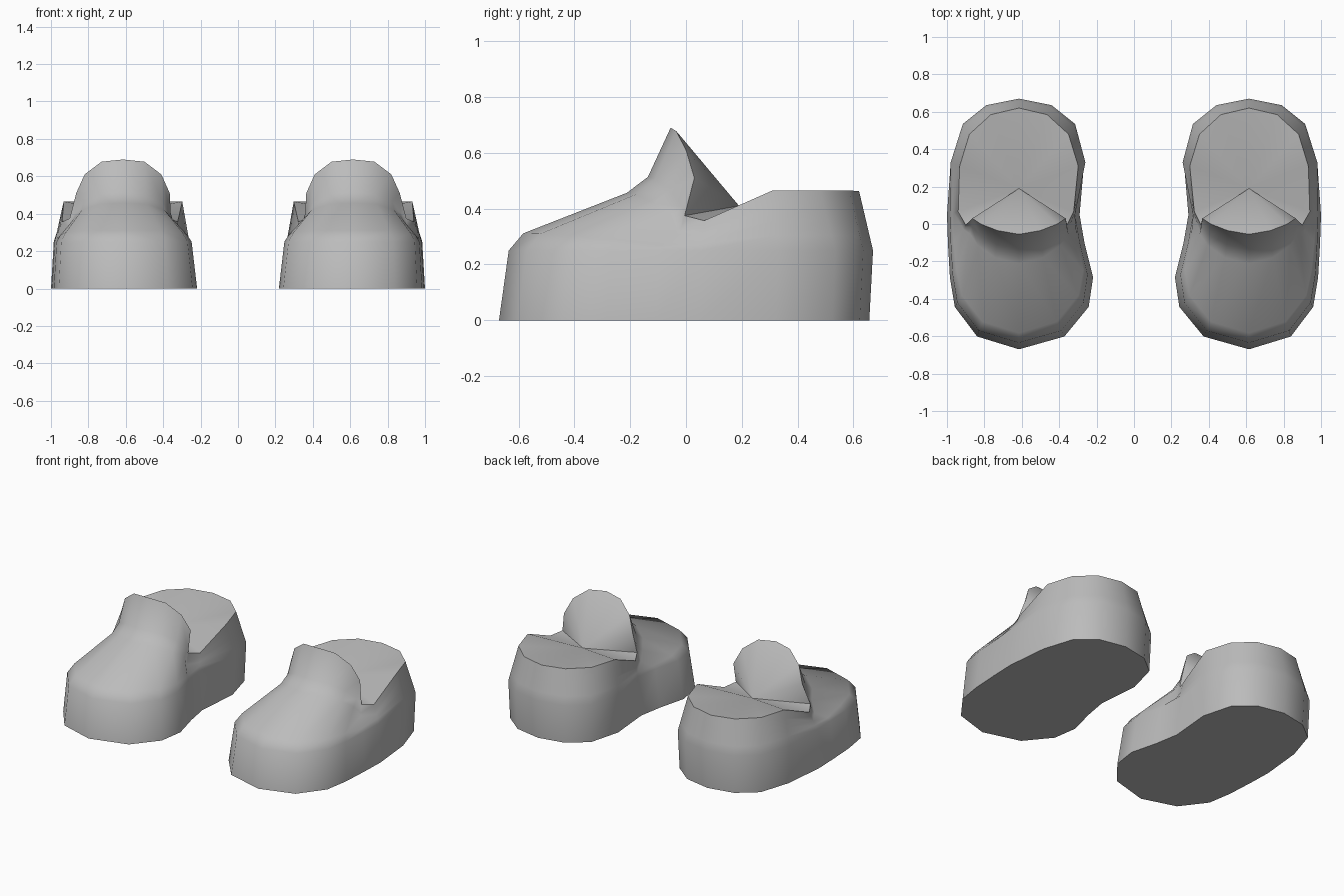
import bpy
import bmesh
import math
from mathutils import Vector

cube = bpy.data.objects.get("Cube")
if cube:
    bpy.data.objects.remove(cube, do_unlink=True)

GREY = (0.5, 0.5, 0.5, 1.0)
material = bpy.data.materials.new("plain grey")
material.use_nodes = True
material.diffuse_color = GREY
material.node_tree.nodes["Principled BSDF"].inputs["Base Color"].default_value = GREY

SHOE_OFFSET = 0.615
WELT_HEIGHT = 0.25
FOOTBED_CENTRE = (0, 0.19, 0.41)

# Widest outline at welt height, toe to heel: outer half-width, inner half-width, y
WELT = [
    (0, 0, -0.635), (0.215, 0.225, -0.57), (0.33, 0.345, -0.42),
    (0.355, 0.367, -0.27), (0.365, 0.325, -0.1), (0.37, 0.3, 0.05),
    (0.365, 0.355, 0.33), (0.3, 0.3, 0.535), (0.175, 0.175, 0.635), (0, 0, 0.67),
]

# Opening edge, from tongue tip through the side notch to the heel
RIM = [
    (0, -0.055, 0.69), (0.115, -0.035, 0.678), (0.205, 0, 0.61),
    (0.25, 0.03, 0.51), (0.285, -0.005, 0.375), (0.325, 0.065, 0.357),
    (0.317, 0.31, 0.465), (0.265, 0.48, 0.465), (0.15, 0.585, 0.465), (0, 0.62, 0.463),
]

# How far each row has moved from welt to rim, per axis
VAMP_ROWS = [(0.2, 0.09, 0.14), (0.88, 0.73, 0.47), (0.96, 0.86, 0.6)]
HEEL_ROWS = [(t, t, t) for t in (0.25, 0.5, 0.75)]
HEEL_START = 5


def column(index, outer):
    """One vertical strip of points, from the sole up to the opening."""
    out_x, in_x, y = WELT[index]
    front = index <= HEEL_START
    sign = 1 if outer else -1
    welt = Vector((sign * (out_x if outer else in_x), y, WELT_HEIGHT))
    rim = Vector(RIM[index])
    rim.x *= sign
    if not outer and index in (HEEL_START - 1, HEEL_START):
        rim.x *= 0.9
    # The sole spreads under the forefoot and tucks in under the heel
    spread = (1.04 if outer else 1.08) if front else 0.98
    sole = Vector((welt.x * spread, y * (1.055 if y < 0 else 0.98), 0))
    rows = VAMP_ROWS if index < HEEL_START else HEEL_ROWS
    middle = [
        Vector([a + (b - a) * t for a, b, t in zip(welt, rim, row)])
        for row in rows
    ]
    return [sole, welt, *middle, rim]


def build_shoe(name, side):
    bm = bmesh.new()
    last = len(WELT) - 1
    order = [(i, True) for i in range(last + 1)]
    order += [(i, False) for i in range(last - 1, 0, -1)]

    def place(point):
        return bm.verts.new((side * (point[0] + SHOE_OFFSET), point[1], point[2]))

    strips = [[place(p) for p in column(i, outer)] for i, outer in order]
    centre = place(FOOTBED_CENTRE)

    # Walls and vamp between strips, closed by a fan over the opening
    for a, b in zip(strips, strips[1:] + strips[:1]):
        for r in range(len(a) - 1):
            bm.faces.new((a[r], b[r], b[r + 1], a[r + 1]))
        bm.faces.new((a[-1], b[-1], centre))

    # Flat sole
    bm.faces.new([strip[0] for strip in reversed(strips)])
    bmesh.ops.recalc_face_normals(bm, faces=bm.faces[:])

    mesh = bpy.data.meshes.new(name)
    bm.to_mesh(mesh)
    bm.free()
    mesh.materials.append(material)
    shoe = bpy.data.objects.new(name, mesh)
    bpy.context.collection.objects.link(shoe)
    bpy.ops.object.select_all(action="DESELECT")
    shoe.select_set(True)
    bpy.context.view_layer.objects.active = shoe
    bpy.ops.object.shade_smooth_by_angle(angle=math.radians(42))


build_shoe("left_shoe", 1)
build_shoe("right_shoe", -1)
